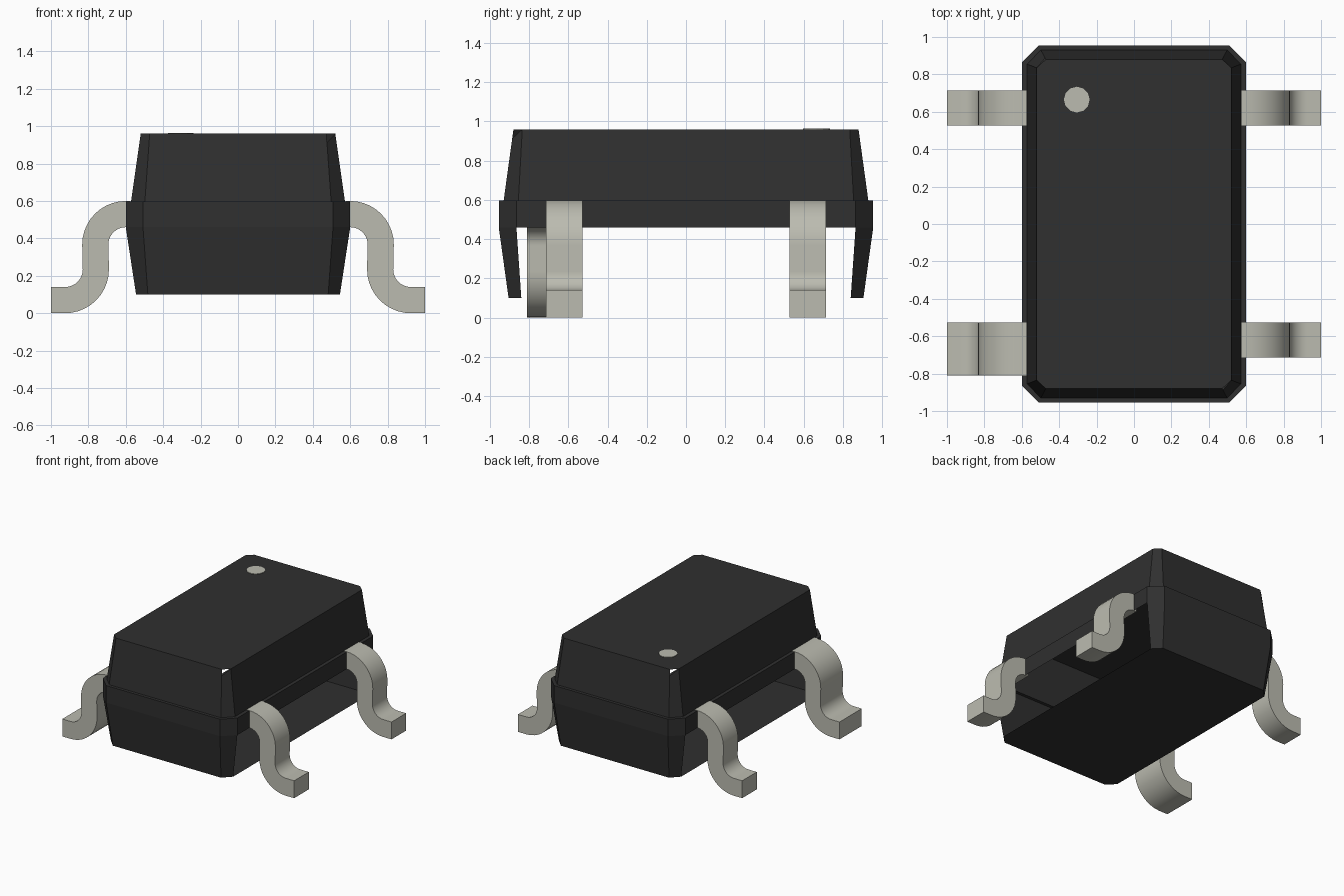
import bpy, bmesh, math

cube = bpy.data.objects.get("Cube")
if cube:
    bpy.data.objects.remove(cube, do_unlink=True)


def material(name, rgb):
    m = bpy.data.materials.new(name)
    m.use_nodes = True
    m.diffuse_color = (*rgb, 1)
    m.node_tree.nodes["Principled BSDF"].inputs["Base Color"].default_value = (*rgb, 1)
    return m


black = material("black plastic", (0.029, 0.029, 0.029))
metal = material("tinned metal", (0.50, 0.50, 0.435))


def make_object(name, bm, mat):
    mesh = bpy.data.meshes.new(name)
    bm.to_mesh(mesh)
    bm.free()
    mesh.materials.append(mat)
    ob = bpy.data.objects.new(name, mesh)
    bpy.context.collection.objects.link(ob)
    return ob


def ring(bm, x, y, cx, cy, z):
    """Rectangle with cut corners, counter-clockwise from the +x side."""
    pts = [(x, -cy), (x, cy), (cx, y), (-cx, y),
           (-x, cy), (-x, -cy), (-cx, -y), (cx, -y)]
    return [bm.verts.new((px, py, z)) for px, py in pts]


# Moulded body: tapered lower shell, straight band, ledge, tapered upper shell
bm = bmesh.new()
rings = [ring(bm, *r) for r in (
    (0.545, 0.905, 0.482, 0.84, 0.10),
    (0.60, 0.955, 0.508, 0.865, 0.46),
    (0.60, 0.955, 0.508, 0.865, 0.597),
    (0.572, 0.93, 0.498, 0.855, 0.597),
    (0.52, 0.88, 0.472, 0.835, 0.96))]
bm.faces.new(rings[0][::-1])
bm.faces.new(rings[-1])
for level, (lo, hi) in enumerate(zip(rings, rings[1:])):
    for i in range(8):
        j = (i + 1) % 8
        if level == 0 and i in (0, 4):
            continue  # lower shell is open on both lead sides
        top_i = hi[i]
        if level == 3 and i in (3, 7):
            # two opposite corners have a small notch under the top
            top_i = bm.verts.new(lo[i].co.lerp(hi[i].co, 0.87))
        bm.faces.new((lo[i], lo[j], hi[j], top_i))
make_object("body", bm, black)


# Gull-wing lead, extruded along y from a bent strip profile
def arc(cx, cz, r, a0, a1, n=10):
    return [(cx + r * math.cos(math.radians(a0 + (a1 - a0) * k / n)),
             cz + r * math.sin(math.radians(a0 + (a1 - a0) * k / n)))
            for k in range(n + 1)]


upper = ([(0.575, 0.60)] + arc(0.60, 0.367, 0.233, 90, 0)
         + arc(0.925, 0.235, 0.095, 180, 270) + [(1.0, 0.14)])
lower = ([(0.575, 0.46)] + arc(0.60, 0.367, 0.093, 90, 0)
         + arc(0.925, 0.235, 0.235, 180, 270) + [(1.0, 0.0)])


def lead(name, side, y0, y1):
    bm = bmesh.new()
    rows = [[bm.verts.new((side * x, y, z)) for x, z in prof]
            for prof, y in ((upper, y0), (upper, y1), (lower, y1), (lower, y0))]
    for a, b in zip(rows, rows[1:] + rows[:1]):
        for k in range(len(upper) - 1):
            bm.faces.new((a[k], a[k + 1], b[k + 1], b[k]))
    for k in (0, -1):
        bm.faces.new([r[k] for r in rows])
    bmesh.ops.recalc_face_normals(bm, faces=bm.faces)
    ob = make_object(name, bm, metal)
    bpy.ops.object.select_all(action='DESELECT')
    ob.select_set(True)
    bpy.context.view_layer.objects.active = ob
    bpy.ops.object.shade_smooth_by_angle(angle=math.radians(30))


lead("lead_front_left", 1, -0.713, -0.527)
lead("lead_back_left", 1, 0.527, 0.713)
lead("lead_back_right", -1, 0.527, 0.713)
lead("lead_front_right_wide", -1, -0.81, -0.527)

# Orientation dot on the top
bm = bmesh.new()
bmesh.ops.create_cone(bm, cap_ends=True, segments=12, radius1=0.069,
                      radius2=0.069, depth=0.006)
bmesh.ops.translate(bm, verts=bm.verts, vec=(-0.306, 0.665, 0.961))
make_object("orientation_dot", bm, metal)
